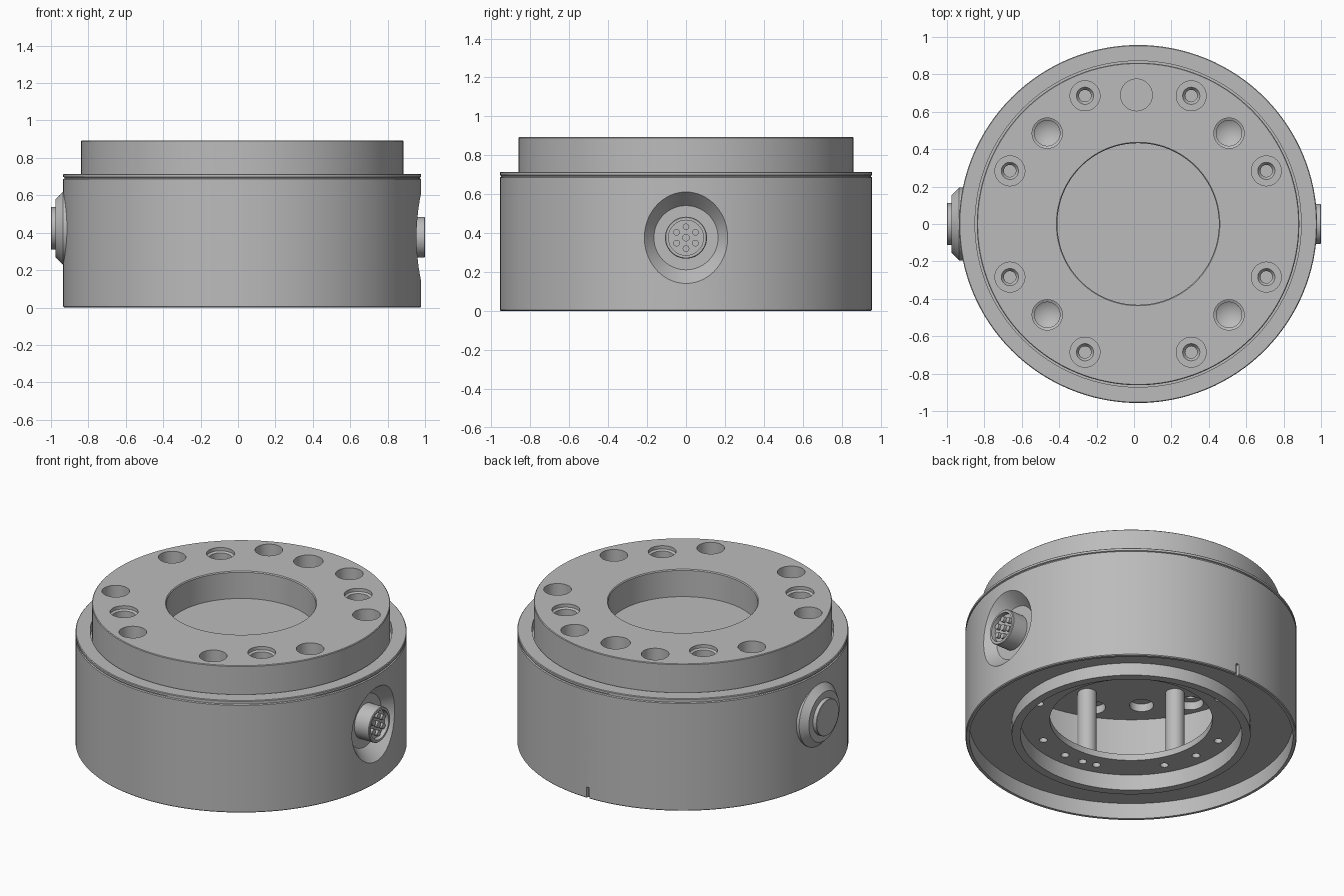
import bpy, bmesh, math
from mathutils import Matrix, Vector

if "Cube" in bpy.data.objects:
    bpy.data.objects.remove(bpy.data.objects["Cube"], do_unlink=True)

CX = 0.022  # body axis

grey = bpy.data.materials.new("machined_grey")
grey.use_nodes = True
grey.diffuse_color = (0.5, 0.5, 0.5, 1)
for node in grey.node_tree.nodes:
    if node.type == 'BSDF_PRINCIPLED':
        node.inputs["Base Color"].default_value = (0.5, 0.5, 0.5, 1)


def revolve(bm, profile, matrix, seg=40):
    """Lathe a (radius, height) profile that starts and ends on the axis."""
    rings = []
    for r, z in profile:
        n = 1 if r == 0 else seg
        rings.append([bm.verts.new(matrix @ Vector((r * math.cos(math.tau * i / seg),
                                                    r * math.sin(math.tau * i / seg), z)))
                      for i in range(n)])
    for a, b in zip(rings, rings[1:]):
        for i in range(seg):
            j = (i + 1) % seg
            if len(a) == 1:
                bm.faces.new((a[0], b[i], b[j]))
            elif len(b) == 1:
                bm.faces.new((a[i], b[0], a[j]))
            else:
                bm.faces.new((a[i], b[i], b[j], a[j]))


def cylinder(bm, radius, low, high, matrix, seg=32):
    revolve(bm, [(0, low), (radius, low), (radius, high), (0, high)], matrix, seg)


def finish(name, bm):
    bmesh.ops.recalc_face_normals(bm, faces=bm.faces[:])
    mesh = bpy.data.meshes.new(name)
    bm.to_mesh(mesh)
    bm.free()
    mesh.materials.append(grey)
    obj = bpy.data.objects.new(name, mesh)
    bpy.context.scene.collection.objects.link(obj)
    return obj


def activate(obj):
    bpy.ops.object.select_all(action='DESELECT')
    obj.select_set(True)
    bpy.context.view_layer.objects.active = obj


def polar(radius, degrees):
    a = math.radians(degrees)
    return Matrix.Translation((CX + radius * math.cos(a), radius * math.sin(a), 0))


def sideways(z, sign):
    """Local z points outward along +x or -x from the body axis."""
    return Matrix.Translation((CX, 0, z)) @ Matrix.Rotation(sign * math.pi / 2, 4, 'Y')


axis = Matrix.Translation((CX, 0, 0))
socket_side = sideways(0.376, 1)
cap_side = sideways(0.424, -1)

# Housing: top flange, groove, wall, underside rings and cavity in one lathe
bm = bmesh.new()
revolve(bm, [(0, .72), (.432, .72), (.432, .887), (.437, .893), (.858, .893),
             (.862, .889), (.862, .66), (.872, .66), (.872, .715), (.953, .715),
             (.957, .711), (.957, .698), (.95, .695), (.95, .69), (.957, .686),
             (.957, .005), (.952, 0), (.935, 0), (.935, .1), (.69, .1),
             (.69, .02), (.64, .02), (.64, .12), (.47, .12), (.47, .16),
             (.85, .16), (.85, .61), (0, .61)], axis, 128)
housing = finish("housing", bm)

# Cutters
bm = bmesh.new()
for k in range(8):  # counterbored screw holes
    revolve(bm, [(0, .95), (.08, .95), (.08, .72), (.046, .72), (.032, .70),
                 (.032, .66), (.075, .66), (.075, .55), (0, .55)],
            polar(.742, 22.5 + 45 * k))
for k in range(4):  # stepped blind holes with conical ends
    place = polar(.687, 45 + 90 * k)
    revolve(bm, [(0, .95), (.081, .95), (.081, .872), (.068, .865),
                 (.068, .77), (0, .73)], place)
    cylinder(bm, .07, .55, .66, place)
cylinder(bm, .085, .79, .95, Matrix.Translation((.013, .69, 0)), 40)
for angle in (339, 295, 273, 260, 251, 210, 188, 166, 115, 75, 30):  # plate holes
    cylinder(bm, .024, .08, .2, polar(.56, angle), 16)
revolve(bm, [(0, .875), (.165, .875), (.255, .98), (0, .98)], socket_side, 64)
slot = Matrix.Translation((CX, .957, .03)) @ Matrix.Diagonal((.02, .04, .08, 1))
bmesh.ops.create_cube(bm, size=1, matrix=slot)
cutter = finish("hole_cutter", bm)
cutter.hide_render = True

activate(housing)
mod = housing.modifiers.new("holes", 'BOOLEAN')
mod.operation = 'DIFFERENCE'
mod.solver = 'EXACT'
mod.object = cutter
bpy.ops.object.modifier_apply(modifier=mod.name)
bpy.data.objects.remove(cutter, do_unlink=True)

# Socket: a shallow cup with seven pins
bm = bmesh.new()
revolve(bm, [(0, .84), (.108, .84), (.108, .974), (.104, .978), (.09, .978),
             (.09, .95), (0, .95)], socket_side, 48)
socket = finish("socket", bm)

bm = bmesh.new()
cylinder(bm, .019, .945, .972, socket_side, 20)
for k in range(6):
    a = math.tau * k / 6
    offset = Matrix.Translation((.056 * math.cos(a), .056 * math.sin(a), 0))
    cylinder(bm, .017, .945, .972, socket_side @ offset, 20)
pins = finish("socket_pins", bm)

# Round cap on the opposite side
bm = bmesh.new()
revolve(bm, [(0, .86), (.195, .86), (.195, .957), (.155, .997), (.113, .997),
             (.113, 1.02), (.111, 1.022), (0, 1.022)], cap_side, 64)
cap = finish("side_cap", bm)

# Posts standing inside the cavity
bm = bmesh.new()
for angle in (25, 75, 205, 255):
    cylinder(bm, .055, .15, .62, polar(.6, angle))
posts = finish("inner_posts", bm)

for obj in (housing, socket, pins, cap, posts):
    activate(obj)
    bpy.ops.object.shade_smooth_by_angle(angle=math.radians(30))
